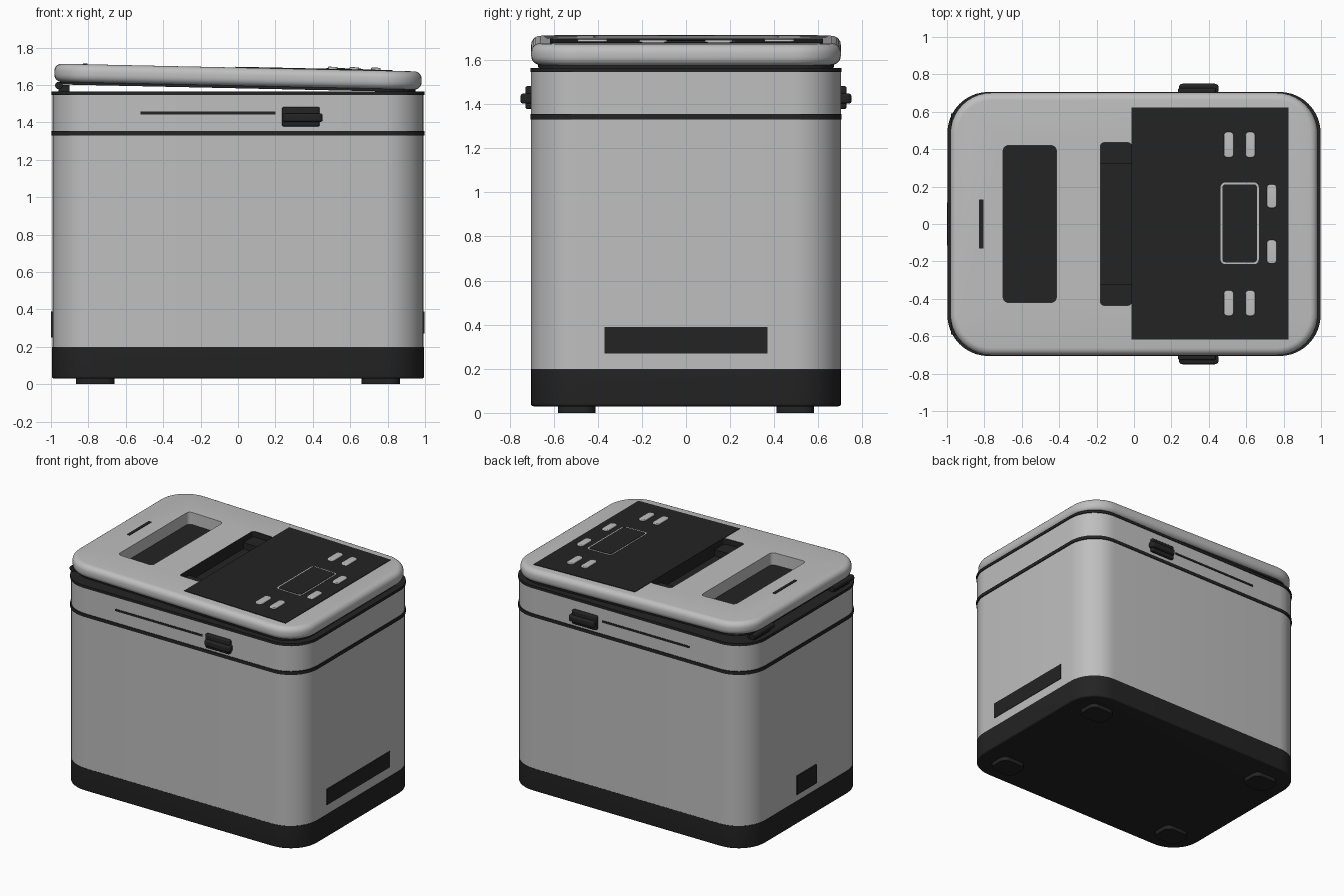
import bpy, bmesh, math

if "Cube" in bpy.data.objects:
    bpy.data.objects.remove(bpy.data.objects["Cube"])


def material(name, value):
    m = bpy.data.materials.new(name)
    m.use_nodes = True
    colour = (value, value, value, 1)
    m.diffuse_color = colour
    m.node_tree.nodes["Principled BSDF"].inputs["Base Color"].default_value = colour
    return m


GREY = material("light grey", 0.52)
BLACK = material("soft black", 0.017)
TILT = 0.0215          # the lid falls towards the right


def finish(obj):
    bpy.ops.object.select_all(action='DESELECT')
    obj.select_set(True)
    bpy.context.view_layer.objects.active = obj
    bpy.ops.object.shade_smooth_by_angle(angle=math.radians(35))


def rounded_rect(x0, x1, y0, y1, r, segs):
    """Outline points, counter-clockwise, with rounded corners."""
    if r <= 0:
        return [(x0, y0), (x1, y0), (x1, y1), (x0, y1)]
    pts = []
    corners = [(x1 - r, y1 - r), (x0 + r, y1 - r), (x0 + r, y0 + r), (x1 - r, y0 + r)]
    for k, (cx, cy) in enumerate(corners):
        for i in range(segs + 1):
            a = math.pi / 2 * (k + i / segs)
            pts.append((cx + r * math.cos(a), cy + r * math.sin(a)))
    return pts


def slab(name, xs, ys, zs, mat, r=0.0, edge_bottom=0.0, edge_top=0.0, tilt=0.0, segs=10):
    """Rounded rectangle lifted along z, with optional rounded rims."""
    z0, z1 = zs
    profile = []
    for e, z, sign in ((edge_bottom, z0, 1), (edge_top, z1, -1)):
        n = 5
        part = [(e * (1 - math.sin(math.pi / 2 * i / n)),
                 z + sign * e * (1 - math.cos(math.pi / 2 * i / n))) for i in range(n + 1)]
        part = part if e else [(0, z)]
        profile += part if sign == 1 else part[::-1]
    bm = bmesh.new()
    rings = []
    for inset, z in profile:
        pts = rounded_rect(xs[0] + inset, xs[1] - inset, ys[0] + inset, ys[1] - inset,
                           r - inset if r else 0, segs)
        rings.append([bm.verts.new((x, y, z - tilt * x)) for x, y in pts])
    n = len(rings[0])
    for a, b in zip(rings, rings[1:]):
        for i in range(n):
            bm.faces.new((a[i], a[(i + 1) % n], b[(i + 1) % n], b[i]))
    bm.faces.new(rings[0][::-1])
    bm.faces.new(rings[-1])
    bmesh.ops.recalc_face_normals(bm, faces=bm.faces)
    mesh = bpy.data.meshes.new(name)
    bm.to_mesh(mesh)
    bm.free()
    mesh.materials.append(mat)
    obj = bpy.data.objects.new(name, mesh)
    bpy.context.collection.objects.link(obj)
    finish(obj)
    return obj


def centred(name, hx, hy, zs, mat, **kw):
    return slab(name, (-hx, hx), (-hy, hy), zs, mat, **kw)


def mirrored(pair, side):
    """Swap and flip a y range for the other side."""
    return pair if side > 0 else (-pair[1], -pair[0])


# Housing, from bottom to top
centred("base", 0.995, 0.703, (0.03, 0.2), BLACK, r=0.22, edge_bottom=0.012)
centred("body", 0.992, 0.702, (0.2, 1.335), GREY, r=0.22)
centred("lower_band", 0.998, 0.706, (1.33, 1.355), BLACK, r=0.22)
centred("collar", 0.992, 0.702, (1.355, 1.55), GREY, r=0.22)
centred("upper_band", 0.998, 0.706, (1.545, 1.565), BLACK, r=0.22)
for sx in (-1, 1):
    for sy in (-1, 1):
        slab("foot", mirrored((0.66, 0.865), sx), mirrored((0.41, 0.58), sy),
             (0.0, 0.035), BLACK, r=0.05)

# Plates on the ends
slab("rating_plate", (0.985, 0.996), (-0.37, 0.37), (0.27, 0.39), BLACK)
slab("power_socket", (-1.0, -0.985), (-0.115, 0.115), (0.25, 0.39), BLACK)

# Side slots and carrying grips
for s, side in ((-1, "front"), (1, "back")):
    slab(side + "_slot", (-0.52, 0.2), mirrored((0.695, 0.706), s), (1.442, 1.457), BLACK)
    slab(side + "_grip_base", (0.235, 0.437), mirrored((0.695, 0.728), s),
         (1.378, 1.482), BLACK, r=0.012, edge_bottom=0.01, edge_top=0.01)
    slab(side + "_grip", (0.24, 0.452), mirrored((0.695, 0.75), s),
         (1.402, 1.448), BLACK, r=0.02, edge_bottom=0.012, edge_top=0.012)

# Lid: liner below, rounded shell above
centred("lid_liner", 0.95, 0.67, (1.582, 1.603), BLACK, r=0.19, tilt=TILT)
lid = centred("lid", 0.982, 0.702, (1.595, 1.693), GREY, r=0.22,
              edge_bottom=0.04, edge_top=0.04)
for name, xs, hy, r in (("window_cutter", (-0.70, -0.415), 0.42, 0.03),
                        ("handle_cutter", (-0.18, -0.012), 0.435, 0.02)):
    cutter = slab(name, xs, (-hy, hy), (1.5, 1.8), GREY, r=r, segs=5)
    cutter.hide_render = True
    mod = lid.modifiers.new(name, 'BOOLEAN')
    mod.operation = 'DIFFERENCE'
    mod.solver = 'EXACT'
    mod.object = cutter
    bpy.context.view_layer.objects.active = lid
    bpy.ops.object.modifier_apply(modifier=name)
    bpy.data.objects.remove(cutter)

# Handle pocket walls are black; then the lid is tilted
lid.data.materials.clear()
lid.data.materials.append(GREY)
lid.data.materials.append(BLACK)
for f in lid.data.polygons:
    c = f.center
    pocket = -0.19 < c.x < 0 and abs(c.y) < 0.44 and abs(f.normal.z) < 0.5
    f.material_index = 1 if pocket else 0
for v in lid.data.vertices:
    v.co.z -= TILT * v.co.x
finish(lid)

# Lid details
for s in (-1, 1):
    slab("handle_step", (-0.18, -0.012), mirrored((0.32, 0.436), s), (1.6, 1.65),
         BLACK, tilt=TILT)
slab("steam_vent", (-0.828, -0.805), (-0.13, 0.13), (1.69, 1.696), BLACK, tilt=TILT)
slab("control_panel", (-0.013, 0.825), (-0.617, 0.622), (1.69, 1.697), BLACK, tilt=TILT)
slab("screen_frame", (0.463, 0.667), (-0.215, 0.222), (1.693, 1.699), GREY,
     r=0.025, tilt=TILT, segs=5)
slab("screen", (0.473, 0.657), (-0.205, 0.212), (1.693, 1.7015), BLACK,
     r=0.016, tilt=TILT, segs=5)

# Buttons in two pairs and a single column
for s in (-1, 1):
    for x, y0, y1 in ((0.48, 0.355, 0.492), (0.595, 0.355, 0.492), (0.71, 0.085, 0.212)):
        slab("button", (x, x + 0.053), mirrored((y0, y1), s), (1.69, 1.708), GREY,
             r=0.02, edge_top=0.006, tilt=TILT, segs=5)

# Hinges on the left end
for s in (-1, 1):
    bpy.ops.mesh.primitive_cylinder_add(vertices=20, radius=0.02, depth=0.24,
                                        location=(-0.958, s * 0.47, 1.597),
                                        rotation=(math.pi / 2, 0, 0))
    pin = bpy.context.object
    pin.name = "hinge_pin"
    pin.data.materials.append(BLACK)
    finish(pin)
    slab("hinge_arm", (-0.96, -0.9), mirrored((0.38, 0.56), s), (1.56, 1.6), BLACK)
